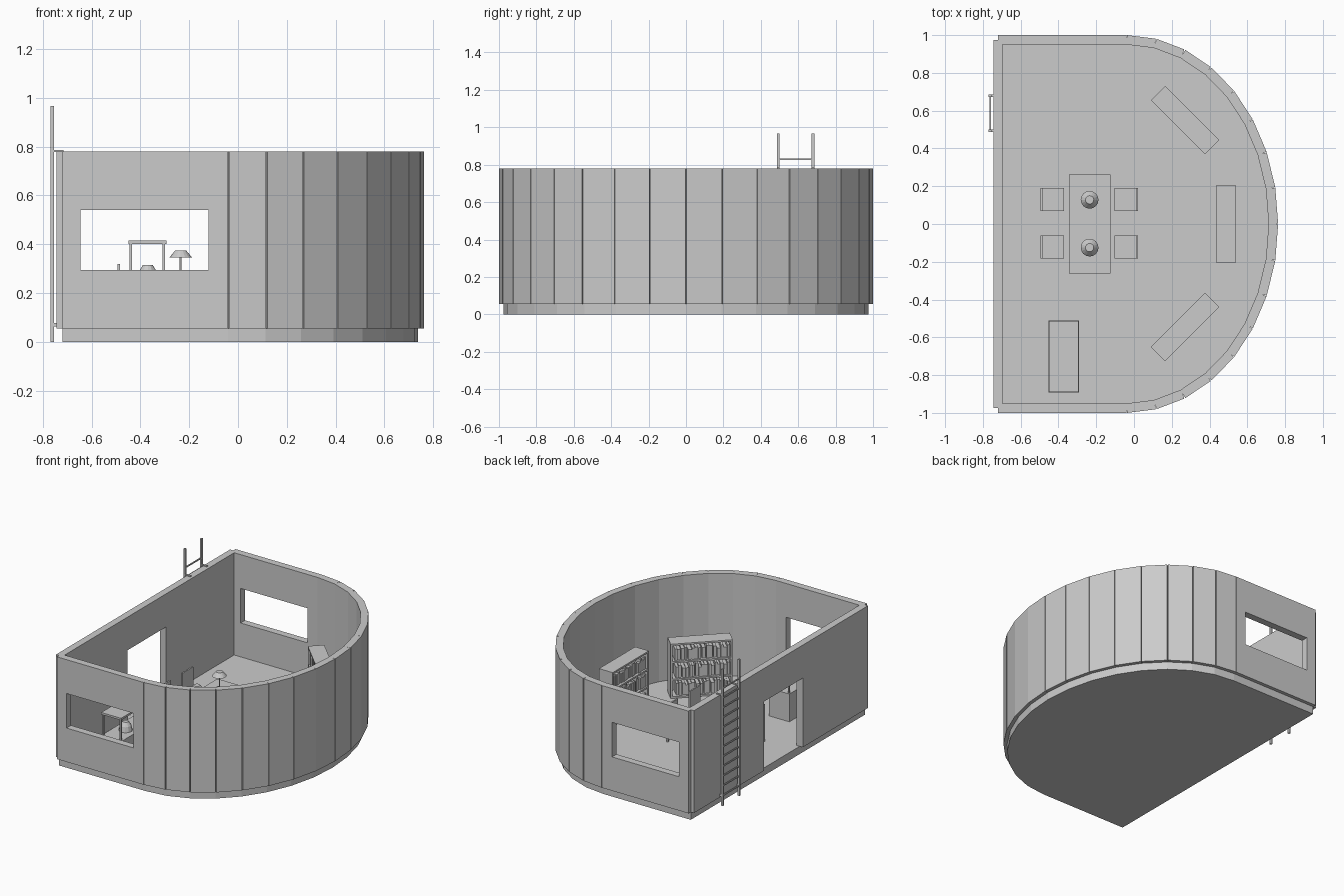
import bpy, bmesh, math, random
from mathutils import Matrix, Vector

if "Cube" in bpy.data.objects:
    bpy.data.objects.remove(bpy.data.objects["Cube"])

random.seed(4)
FLOOR, TOP, T = 0.055, 0.78, 0.05

grey = bpy.data.materials.new("plain_grey")
grey.diffuse_color = (0.6, 0.6, 0.6, 1)
grey.use_nodes = True
grey.node_tree.nodes["Principled BSDF"].inputs["Base Color"].default_value = grey.diffuse_color


def add_box(bm, x0, x1, y0, y1, z0, z1):
    m = Matrix.Translation(((x0 + x1) / 2, (y0 + y1) / 2, (z0 + z1) / 2)) \
        @ Matrix.Diagonal((x1 - x0, y1 - y0, z1 - z0, 1))
    bmesh.ops.create_cube(bm, size=1, matrix=m)


def add_cone(bm, r0, r1, z0, z1, x=0, y=0, sides=12):
    bmesh.ops.create_cone(bm, cap_ends=True, segments=sides, radius1=r0, radius2=r1,
                          depth=z1 - z0, matrix=Matrix.Translation((x, y, (z0 + z1) / 2)))


def finish(bm, name):
    me = bpy.data.meshes.new(name)
    bm.to_mesh(me)
    bm.free()
    me.materials.append(grey)
    return place(me, name)


def place(me, name, loc=(0, 0, 0), rot=0):
    ob = bpy.data.objects.new(name, me)
    ob.location = loc
    ob.rotation_euler[2] = rot
    bpy.context.collection.objects.link(ob)
    return ob


def boxes(name, *dims):
    bm = bmesh.new()
    for d in dims:
        add_box(bm, *d)
    return finish(bm, name)


def cut(ob, *dims):
    # opening through a wall
    cutter = boxes("opening_cutter", dims)
    cutter.hide_render = True
    cutter.hide_viewport = True
    mod = ob.modifiers.new("opening", 'BOOLEAN')
    mod.operation = 'DIFFERENCE'
    mod.solver = 'EXACT'
    mod.object = cutter
    bpy.context.view_layer.update()
    me = bpy.data.meshes.new_from_object(ob.evaluated_get(bpy.context.evaluated_depsgraph_get()))
    ob.modifiers.clear()
    ob.data = me
    bpy.data.objects.remove(cutter)


# Wall centre line: straight back edge and a half ellipse of 16 segments
arc = []
for i in range(17):
    a = -math.pi / 2 + math.pi * i / 16
    arc.append(Vector((-0.04 + 0.778 * math.cos(a), 0.975 * math.sin(a), 0)))

# Floor slab
bm = bmesh.new()
outline = [Vector((-0.72, -0.975, 0))] + arc + [Vector((-0.72, 0.975, 0))]
face = bm.faces.new([bm.verts.new(p) for p in outline])
up = bmesh.ops.extrude_face_region(bm, geom=[face])
bmesh.ops.translate(bm, vec=(0, 0, FLOOR),
                    verts=[v for v in up["geom"] if isinstance(v, bmesh.types.BMVert)])
bmesh.ops.recalc_face_normals(bm, faces=bm.faces)
finish(bm, "floor_slab")

# Curved wall of flat panels
bm = bmesh.new()
for p, q in zip(arc, arc[1:]):
    d, mid = q - p, (p + q) / 2
    m = Matrix.Translation((mid.x, mid.y, (FLOOR + TOP) / 2)) \
        @ Matrix.Rotation(math.atan2(d.y, d.x), 4, 'Z') \
        @ Matrix.Diagonal((d.length, T, TOP - FLOOR, 1))
    bmesh.ops.create_cube(bm, size=1, matrix=m)
finish(bm, "curved_wall")

# Straight walls with windows, and the door wall
for side, name in ((-1, "front_wall"), (1, "back_wall")):
    y = 0.975 * side
    wall = boxes(name, (-0.72, -0.04, y - T / 2, y + T / 2, FLOOR, TOP))
    cut(wall, -0.645, -0.12, y - 0.1, y + 0.1, 0.295, 0.54)
wall = boxes("door_wall", (-0.745, -0.695, -0.975, 0.975, FLOOR, TOP))
cut(wall, -0.9, -0.6, -0.245, 0.188, 0.0, 0.545)

# Ladder with wall brackets
bm = bmesh.new()
for y in (0.493, 0.679):
    add_box(bm, -0.769, -0.755, y - 0.007, y + 0.007, 0, 0.967)
    add_box(bm, -0.757, -0.715, y - 0.007, y + 0.007, 0.779, 0.786)
    add_box(bm, -0.757, -0.744, y - 0.007, y + 0.007, 0.063, 0.078)
for i in range(12):
    z = 0.07 + i * 0.0691
    add_box(bm, -0.766, -0.758, 0.493, 0.679, z - 0.004, z + 0.004)
finish(bm, "ladder")

# Bookcases: open side towards the room, three rows of books
H, W, D = 0.385, 0.405, 0.107
bm = bmesh.new()
for s in (-1, 1):
    y = s * (W / 2 - 0.006)
    add_box(bm, -D / 2, D / 2, y - 0.006, y + 0.006, 0, H)
add_box(bm, D / 2 - 0.01, D / 2, -W / 2 + 0.012, W / 2 - 0.012, 0, H)
for i in range(4):
    z = i * (H - 0.012) / 3
    add_box(bm, -D / 2, D / 2 - 0.01, -W / 2 + 0.012, W / 2 - 0.012, z, z + 0.012)
    y = -W / 2 + 0.016
    while i < 3 and y < W / 2 - 0.04:
        w = random.uniform(0.014, 0.024)
        add_box(bm, -D / 2 + random.uniform(0.008, 0.02), D / 2 - 0.012, y, y + w,
                z + 0.012, z + random.uniform(0.08, 0.105))
        y += w + random.choice((0.002, 0.002, 0.006))
case = finish(bm, "bookcase_middle")
case.location = (0.487, 0, FLOOR)
place(case.data, "bookcase_back", (0.27, 0.55, FLOOR), math.radians(45))
place(case.data, "bookcase_front", (0.27, -0.545, FLOOR), math.radians(-45))

# Reading table
table = [(-0.345, -0.125, -0.262, 0.262, 0.228, 0.243)]
for x in (-0.333, -0.137):
    for y in (-0.25, 0.25):
        table.append((x - 0.008, x + 0.008, y - 0.008, y + 0.008, FLOOR, 0.228))
boxes("reading_table", *table)

# Table lamps
for y in (-0.125, 0.128):
    bm = bmesh.new()
    add_box(bm, -0.272, -0.198, y - 0.037, y + 0.037, 0.243, 0.25)
    add_cone(bm, 0.004, 0.004, 0.25, 0.348, -0.235, y)
    add_cone(bm, 0.047, 0.022, 0.345, 0.375, -0.235, y, 16)
    finish(bm, "table_lamp")

# Chairs: backrest on the side away from the table
bm = bmesh.new()
add_box(bm, -0.062, 0.062, -0.06, 0.06, 0.105, 0.117)
add_box(bm, -0.062, -0.052, -0.06, 0.06, 0.117, 0.263)
for x in (-0.055, 0.055):
    for y in (-0.053, 0.053):
        add_box(bm, x - 0.006, x + 0.006, y - 0.006, y + 0.006, 0, 0.105)
chair = finish(bm, "chair")
chair.location = (-0.432, 0.13, FLOOR)
place(chair.data, "chair", (-0.432, -0.122, FLOOR))
for y in (-0.122, 0.13):
    place(chair.data, "chair", (-0.04, y, FLOOR), math.pi)

# Service counter with a canopy on four posts and a small dome
bm = bmesh.new()
add_box(bm, -0.452, -0.292, -0.892, -0.512, FLOOR, 0.252)
add_box(bm, -0.45, -0.294, -0.89, -0.514, 0.402, 0.416)
for x in (-0.44, -0.304):
    for y in (-0.88, -0.524):
        add_box(bm, x - 0.005, x + 0.005, y - 0.005, y + 0.005, 0.252, 0.402)
add_cone(bm, 0.045, 0.037, 0.252, 0.288, -0.37, -0.73)
add_cone(bm, 0.037, 0.02, 0.288, 0.315, -0.37, -0.73)
finish(bm, "service_counter")
